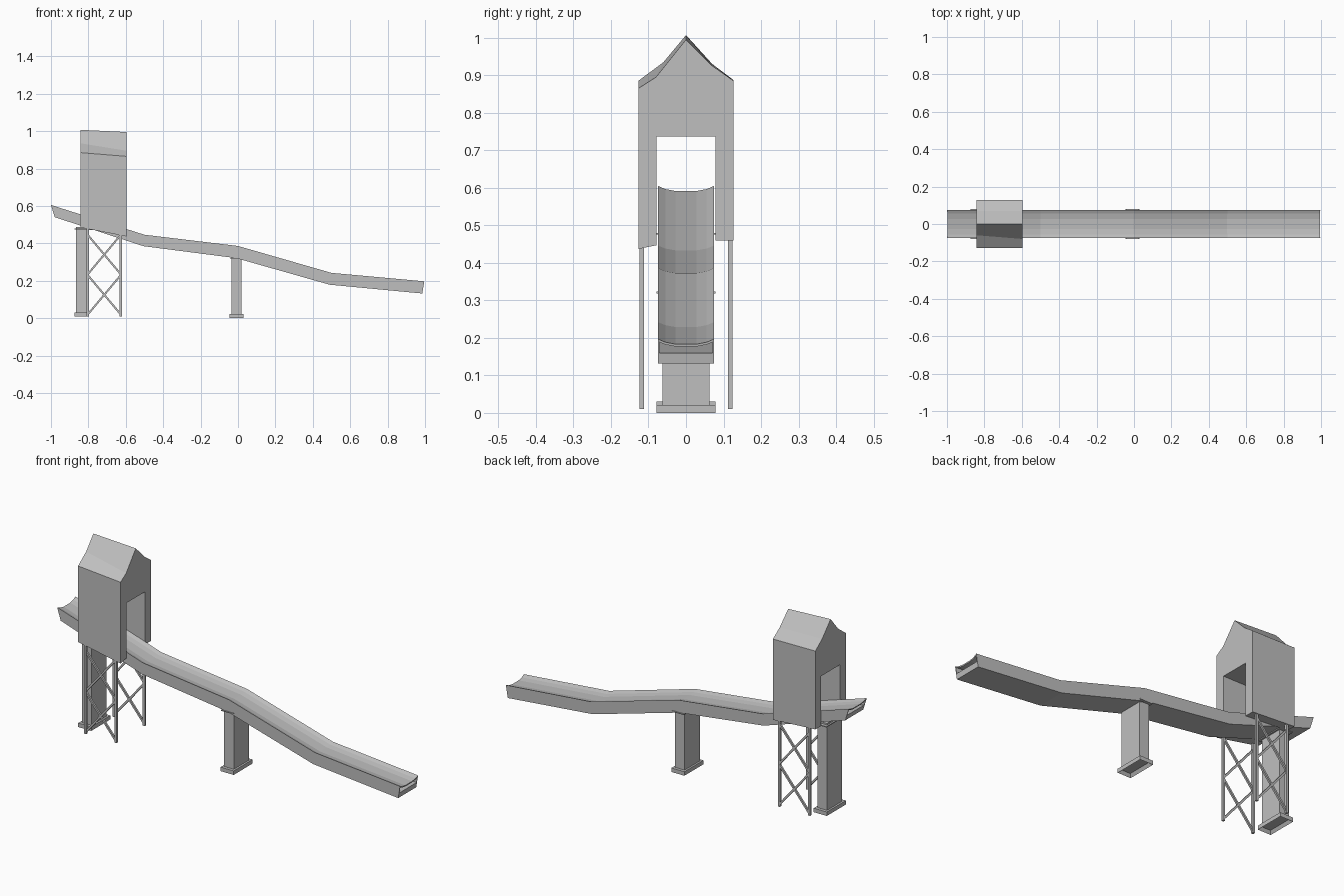
import bpy, bmesh
from mathutils import Vector

if "Cube" in bpy.data.objects:
    bpy.data.objects.remove(bpy.data.objects["Cube"], do_unlink=True)

GREY = (0.52, 0.52, 0.52, 1)
grey = bpy.data.materials.new("plain grey")
grey.use_nodes = True
grey.diffuse_color = GREY
grey.node_tree.nodes["Principled BSDF"].inputs["Base Color"].default_value = GREY


def finish(name, bm):
    bmesh.ops.recalc_face_normals(bm, faces=bm.faces)
    mesh = bpy.data.meshes.new(name)
    bm.to_mesh(mesh)
    bm.free()
    mesh.materials.append(grey)
    obj = bpy.data.objects.new(name, mesh)
    bpy.context.collection.objects.link(obj)
    return obj


def loft(name, rings):
    """Join matching closed rings of points and cap both ends."""
    bm = bmesh.new()
    loops = [[bm.verts.new(p) for p in ring] for ring in rings]
    for a, b in zip(loops, loops[1:]):
        for i in range(len(a)):
            j = (i + 1) % len(a)
            bm.faces.new((a[i], a[j], b[j], b[i]))
    bm.faces.new(loops[0])
    bm.faces.new(loops[-1])
    return finish(name, bm)


def box(name, x, y, z, recess=0):
    """Box from ranges, optionally hollowed from below."""
    bm = bmesh.new()
    bmesh.ops.create_cube(bm, size=1)
    for v in bm.verts:
        v.co = [r[0] if c < 0 else r[1] for c, r in zip(v.co, (x, y, z))]
    if recess:
        bm.normal_update()
        base = min(bm.faces, key=lambda f: f.calc_center_median().z)
        bmesh.ops.inset_region(bm, faces=[base], thickness=0.014)
        for v in base.verts:
            v.co.z += recess
    return finish(name, bm)


def bar(name, start, end, radius):
    """Square bar between two points in an xz plane."""
    a, b = Vector(start), Vector(end)
    side = (b - a).normalized().cross(Vector((0, 1, 0))) * radius
    depth = Vector((0, radius, 0))
    corners = (side + depth, side - depth, -side - depth, -side + depth)
    return loft(name, [[p + c for c in corners] for p in (a, b)])


# Chute: path of the rim and the matching underside
rim = [(-1, 0.605), (-0.5, 0.446), (0, 0.386), (0.5, 0.242), (0.996, 0.197)]
under = [(-0.98, 0.54), (-0.505, 0.385), (-0.01, 0.321), (0.49, 0.179), (0.985, 0.132)]


def chute_part(name, section):
    # Each section point is y and height, 0 at the underside and 1 at the rim
    rings = []
    for (tx, tz), (bx, bz) in zip(rim, under):
        rings.append([(bx + (tx - bx) * h, y, bz + (tz - bz) * h) for y, h in section])
    return loft(name, rings)


W, SHEET = 0.075, 0.1
groove = [(-W, 1), (-0.055, 0.87), (-0.028, 0.79), (0.028, 0.79), (0.055, 0.87), (W, 1)]
chute_part("slide_surface", groove + [(y, h - SHEET) for y, h in reversed(groove)])
chute_part("slide_floor", [(-W, 0), (W, 0), (W, 0.42), (-W, 0.42)])
for s, label in ((-1, "front"), (1, "back")):
    chute_part(label + "_slide_wall",
               [(s * W, 0.3), (s * W, 1), (s * 0.071, 0.94), (s * 0.071, 0.3)])

# Supporting pillars with hollow footings and thin saddle plates
for label, x, foot, top, plate in (("upper", -0.837, 0.01, 0.488, 0.475),
                                   ("middle", -0.008, 0, 0.325, 0.318)):
    box(label + "_pillar", (x - 0.028, x + 0.028), (-0.063, 0.063), (foot + 0.018, top))
    box(label + "_footing", (x - 0.038, x + 0.038), (-0.079, 0.079),
        (foot, foot + 0.021), 0.016)
    box(label + "_saddle", (x - 0.036, x + 0.036), (-0.079, 0.079), (plate, plate + 0.005))

# Shelter: pitched house with a tunnel, lofted between its two ends
upper_end = [(-0.127, 0.485), (-0.127, 0.885), (-0.06, 0.935), (0, 1.007),
             (0.07, 0.93), (0.127, 0.887), (0.127, 0.475), (0.078, 0.475),
             (0.078, 0.737), (-0.078, 0.737), (-0.078, 0.485)]
lower_end = [(-0.127, 0.437), (-0.127, 0.865), (-0.08, 0.895), (0, 0.995),
             (0.07, 0.925), (0.127, 0.885), (0.127, 0.46), (0.078, 0.46),
             (0.078, 0.737), (-0.078, 0.737), (-0.078, 0.447)]
loft("shelter", [[(x, y, z) for y, z in end]
                 for x, end in ((-0.842, upper_end), (-0.595, lower_end))])

# Braced leg frames under the shelter walls
LEFT, RIGHT = -0.803, -0.627
for y, label in ((-0.118, "front"), (0.118, "back")):
    bar(label + "_upper_leg", (LEFT, y, 0.01), (LEFT, y, 0.485), 0.006)
    bar(label + "_lower_leg", (RIGHT, y, 0.01), (RIGHT, y, 0.47), 0.006)
    for low, high in ((0.02, 0.23), (0.235, 0.445)):
        bar(label + "_rising_brace", (LEFT, y, low), (RIGHT, y, high), 0.005)
        bar(label + "_falling_brace", (LEFT, y, high), (RIGHT, y, low), 0.005)
